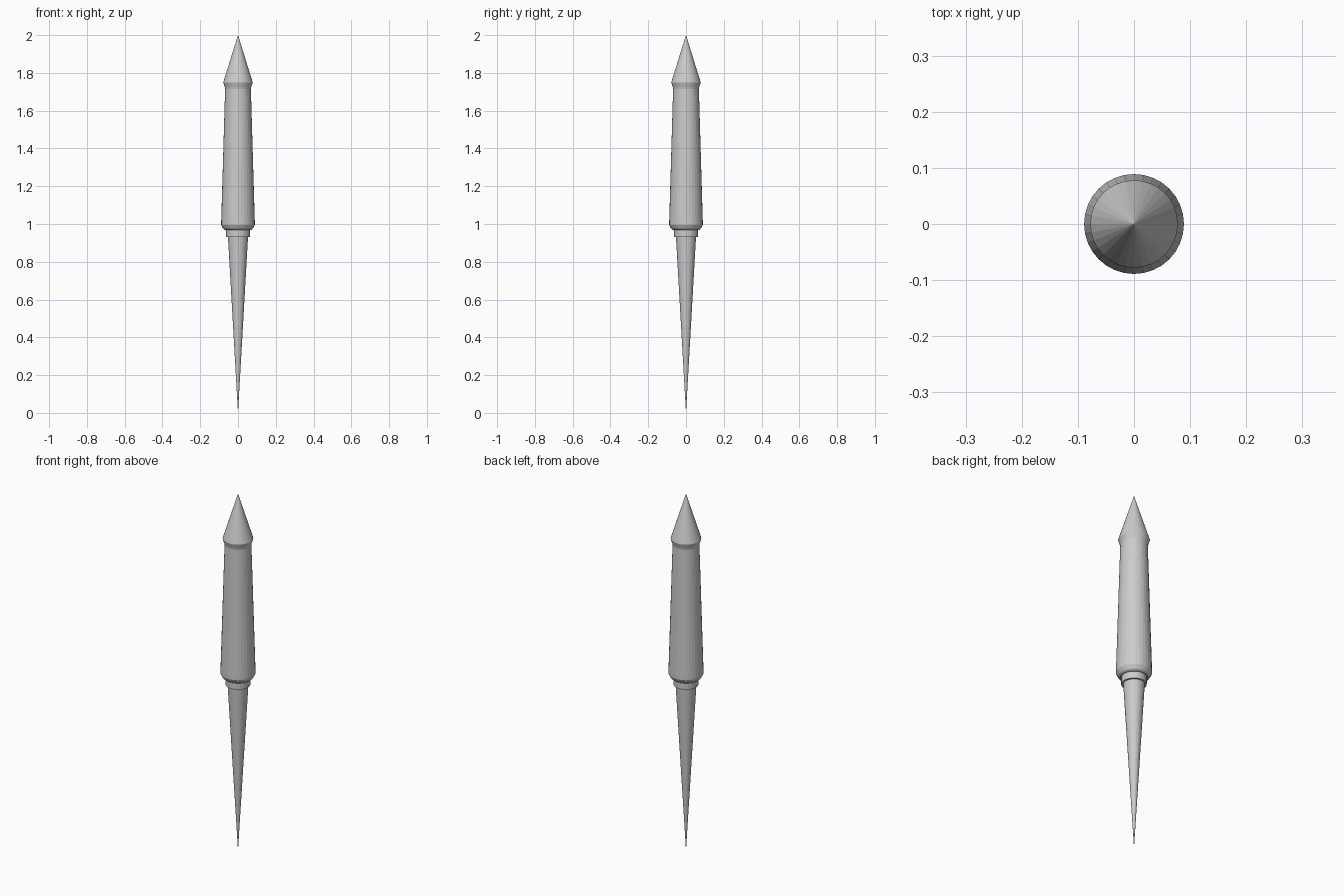
import bpy, bmesh, math

if "Cube" in bpy.data.objects:
    bpy.data.objects.remove(bpy.data.objects["Cube"])

SIDES = 32


def lathe(name, profile):
    """Closed faceted solid turned about z from (radius, height) points, low to high."""
    bm = bmesh.new()
    rings = []
    for r, z in profile:
        if r == 0:
            rings.append([bm.verts.new((0, 0, z))])
        else:
            rings.append([bm.verts.new((r * math.cos(2 * math.pi * i / SIDES),
                                        r * math.sin(2 * math.pi * i / SIDES), z))
                          for i in range(SIDES)])
    for a, b in zip(rings, rings[1:]):
        for i in range(SIDES):
            j = (i + 1) % SIDES
            if len(a) == 1:
                bm.faces.new((a[0], b[j], b[i]))
            elif len(b) == 1:
                bm.faces.new((a[i], a[j], b[0]))
            else:
                bm.faces.new((a[i], a[j], b[j], b[i]))
    for ring in (rings[0], rings[-1]):
        if len(ring) > 1:
            bm.faces.new(ring)
    bmesh.ops.recalc_face_normals(bm, faces=bm.faces)
    mesh = bpy.data.meshes.new(name)
    bm.to_mesh(mesh)
    bm.free()
    obj = bpy.data.objects.new(name, mesh)
    bpy.context.collection.objects.link(obj)
    return obj


# long needle spike
lathe("spike", [(0, 0), (0.053, 0.93)])
# collar between spike and body
lathe("collar", [(0.063, 0.93), (0.063, 0.97)])
# tapered body with chamfered foot
lathe("body", [(0.068, 0.968), (0.078, 0.975), (0.089, 0.995), (0.089, 1.01), (0.068, 1.72)])
# pointed cap with flared underside
lathe("cap", [(0.068, 1.715), (0.07, 1.725), (0.078, 1.75), (0, 2.0)])
